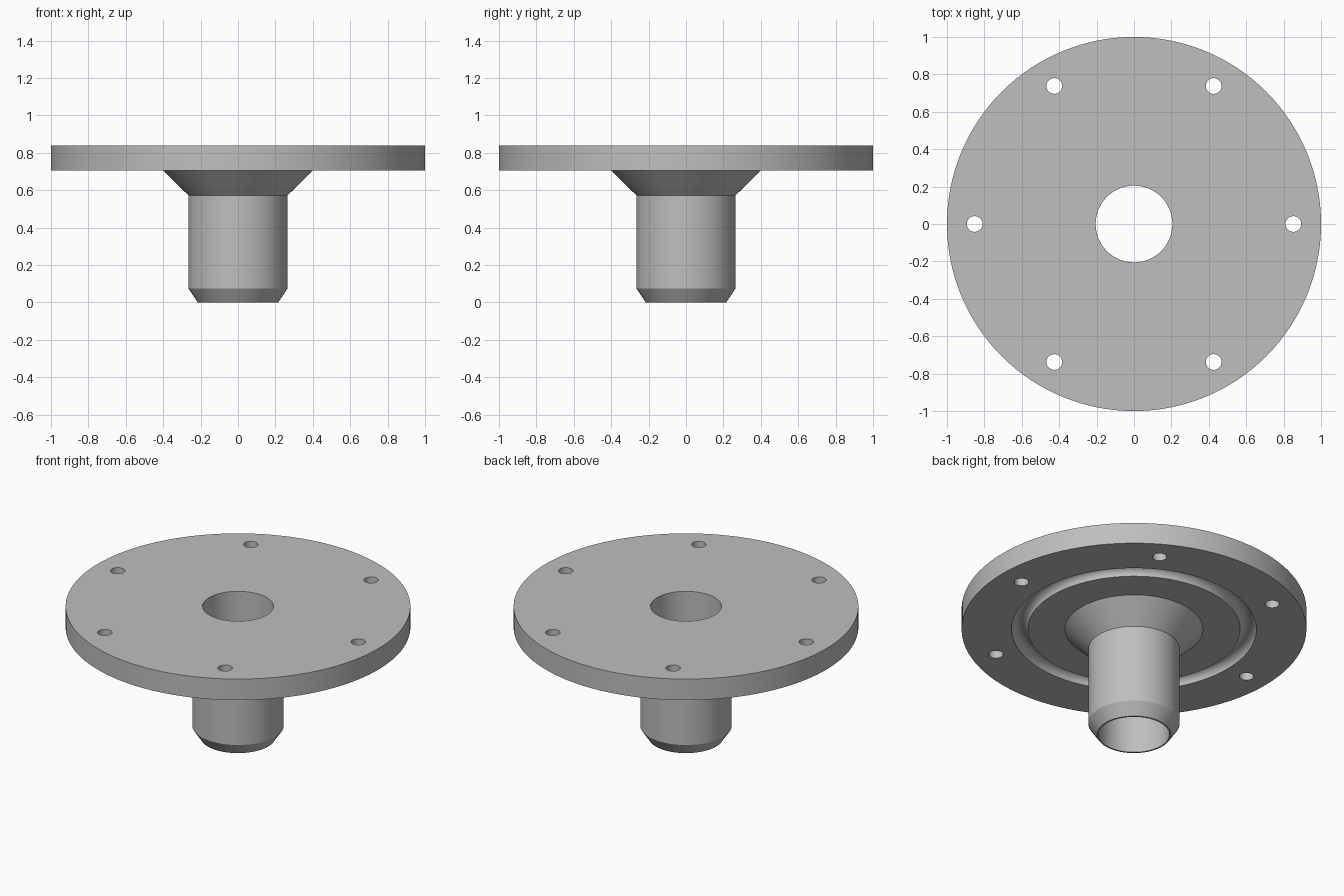
import bpy
import bmesh
from math import cos, sin, pi, radians

cube = bpy.data.objects.get("Cube")
if cube:
    bpy.data.objects.remove(cube, do_unlink=True)

SEGMENTS = 128
BOTTOM, TOP = 0.705, 0.84     # flange faces
GROOVE_R, GROOVE_W = 0.663, 0.047

steel = bpy.data.materials.new("grey_steel")
steel.use_nodes = True
grey = (0.52, 0.52, 0.52, 1)
steel.diffuse_color = grey
steel.node_tree.nodes["Principled BSDF"].inputs["Base Color"].default_value = grey


def link(name, bm):
    bmesh.ops.recalc_face_normals(bm, faces=bm.faces)
    mesh = bpy.data.meshes.new(name)
    bm.to_mesh(mesh)
    bm.free()
    mesh.materials.append(steel)
    obj = bpy.data.objects.new(name, mesh)
    bpy.context.collection.objects.link(obj)
    return obj


# Round groove in the underside, as a half-circle of profile points
groove = [(GROOVE_R - GROOVE_W * cos(pi * i / 12), BOTTOM + GROOVE_W * sin(pi * i / 12))
          for i in range(13)]

# Section of the whole turned part: bore, chamfered spigot, cone, flange
profile = [(0.205, TOP), (0.205, 0), (0.215, 0), (0.265, 0.075), (0.265, 0.572),
           (0.40, BOTTOM), *groove, (1, BOTTOM), (1, TOP)]

bm = bmesh.new()
verts = [bm.verts.new((r, 0, z)) for r, z in profile]
edges = [bm.edges.new((a, b)) for a, b in zip(verts, verts[1:] + verts[:1])]
bmesh.ops.spin(bm, geom=verts + edges, cent=(0, 0, 0), axis=(0, 0, 1),
               angle=2 * pi, steps=SEGMENTS, use_merge=True)
bmesh.ops.remove_doubles(bm, verts=bm.verts, dist=0.0001)
flange = link("flanged_hub", bm)

# Six bolt hole cutters on one circle
bm = bmesh.new()
for i in range(6):
    ring = bmesh.ops.create_cone(bm, cap_ends=True, segments=32, radius1=0.042,
                                 radius2=0.042, depth=0.4)
    a = i * pi / 3
    bmesh.ops.translate(bm, verts=ring["verts"], vec=(0.852 * cos(a), 0.852 * sin(a), 0.77))
cutter = link("bolt_hole_cutter", bm)
cutter.hide_render = True
cutter.hide_set(True)

cut = flange.modifiers.new("bolt_holes", "BOOLEAN")
cut.operation = "DIFFERENCE"
cut.solver = "EXACT"
cut.object = cutter

# Apply the holes, then smooth the round walls
for o in bpy.context.selected_objects:
    o.select_set(False)
flange.select_set(True)
bpy.context.view_layer.objects.active = flange
bpy.ops.object.modifier_apply(modifier=cut.name)
bpy.data.objects.remove(cutter, do_unlink=True)
bpy.ops.object.shade_smooth_by_angle(angle=radians(25))
